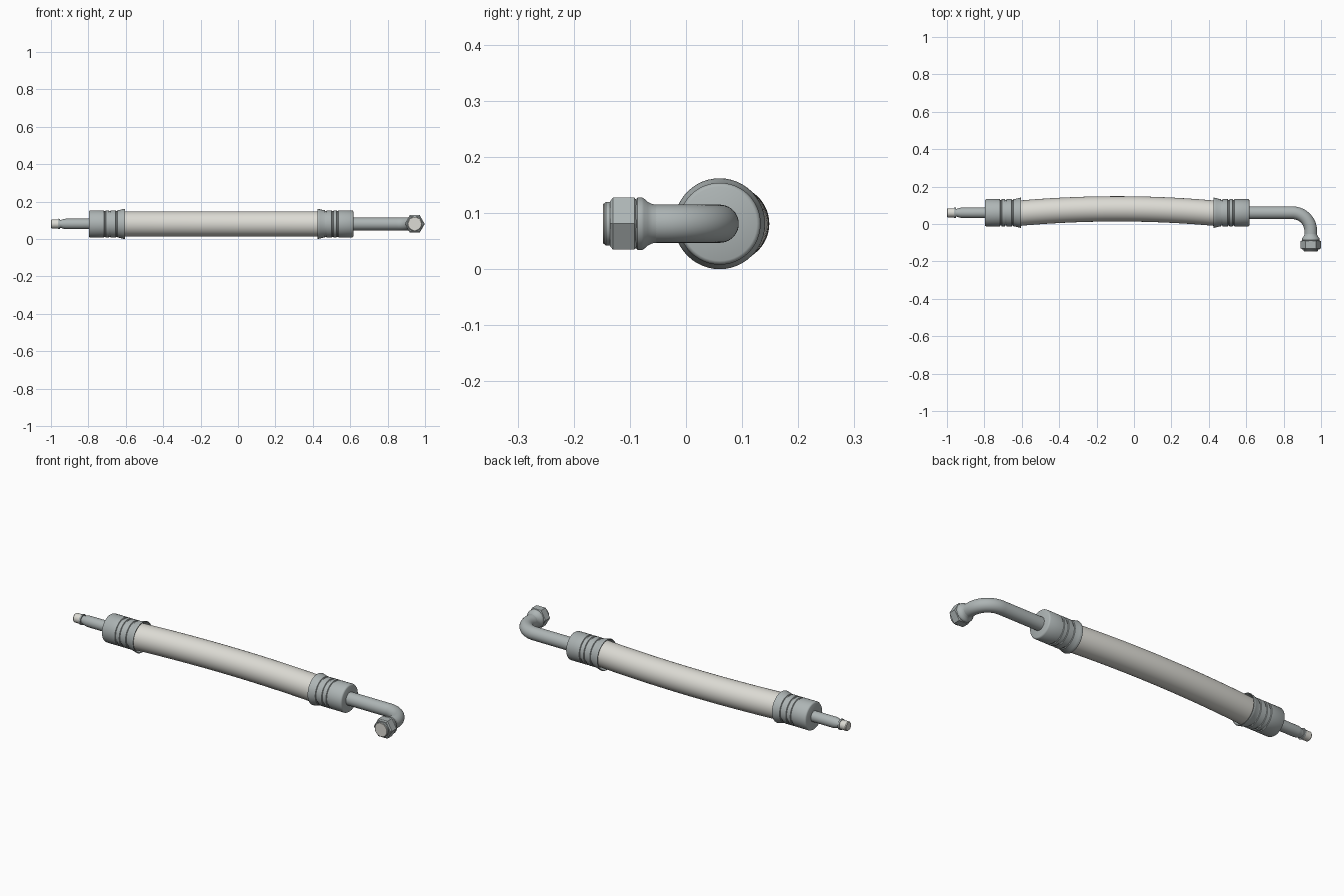
import bpy, bmesh, math
from mathutils import Matrix, Vector

if "Cube" in bpy.data.objects:
    bpy.data.objects.remove(bpy.data.objects["Cube"])

CY, CZ = 0.06, 0.081      # common axis of the straight parts
NX = 0.945                # axis of the elbow outlet


def material(name, color):
    m = bpy.data.materials.new(name)
    m.diffuse_color = color
    m.use_nodes = True
    m.node_tree.nodes["Principled BSDF"].inputs["Base Color"].default_value = m.diffuse_color
    return m


METAL = material("metal", (0.42, 0.46, 0.46, 1))
CREAM = material("cream", (0.72, 0.71, 0.66, 1))


def finish(name, bm, mat, angle=35):
    bmesh.ops.remove_doubles(bm, verts=bm.verts, dist=1e-5)
    bmesh.ops.recalc_face_normals(bm, faces=bm.faces)
    me = bpy.data.meshes.new(name)
    bm.to_mesh(me)
    bm.free()
    ob = bpy.data.objects.new(name, me)
    bpy.context.collection.objects.link(ob)
    me.materials.append(mat)
    bpy.ops.object.select_all(action='DESELECT')
    bpy.context.view_layer.objects.active = ob
    ob.select_set(True)
    bpy.ops.object.shade_smooth_by_angle(angle=math.radians(angle))
    return ob


def lathe(name, profile, origin, direction, mat, steps=48):
    """Revolve (distance, radius) points around direction."""
    bm = bmesh.new()
    vs = [bm.verts.new((r, 0, t)) for t, r in profile]
    es = [bm.edges.new(p) for p in zip(vs, vs[1:])]
    bmesh.ops.spin(bm, geom=vs + es, cent=(0, 0, 0), axis=(0, 0, 1),
                   angle=2 * math.pi, steps=steps)
    rot = Vector((0, 0, 1)).rotation_difference(Vector(direction)).to_matrix().to_4x4()
    bm.transform(Matrix.Translation(origin) @ rot)
    return finish(name, bm, mat)


def tube(name, path, radius, mat, sides=40):
    """Sweep a circle along a path lying in the xy plane."""
    bm = bmesh.new()
    rings = []
    for i, p in enumerate(path):
        tan = (path[min(i + 1, len(path) - 1)] - path[max(i - 1, 0)]).normalized()
        side = Vector((-tan.y, tan.x, 0))
        rings.append([bm.verts.new(p + radius * (math.cos(a) * side + math.sin(a) * Vector((0, 0, 1))))
                      for a in (2 * math.pi * k / sides for k in range(sides))])
    for a, b in zip(rings, rings[1:]):
        for k in range(sides):
            bm.faces.new((a[k], a[(k + 1) % sides], b[(k + 1) % sides], b[k]))
    bm.faces.new(rings[0])
    bm.faces.new(rings[-1])
    return finish(name, bm, mat)


# Gently bowed hose
x0, x1 = -0.64, 0.46
hose = []
for i in range(33):
    u = i / 32
    hose.append(Vector((x0 + (x1 - x0) * u, 0.055 + 0.026 * 4 * u * (1 - u), CZ)))
tube("hose", hose, 0.0675, CREAM, 48)

# Crimped ferrules with three grooves and a flared open lip
ferrule = [(0, 0), (0, 0.066), (0.002, 0.070), (0.007, 0.073)]
for g in (0.085, 0.111, 0.148):
    ferrule += [(g - 0.005, 0.073), (g - 0.003, 0.069), (g + 0.003, 0.069), (g + 0.005, 0.073)]
ferrule += [(0.162, 0.074), (0.178, 0.078), (0.190, 0.081), (0.193, 0.080),
            (0.193, 0.077), (0.178, 0.072), (0.165, 0.066), (0.165, 0)]
lathe("left_ferrule", ferrule, (-0.797, CY, CZ), (1, 0, 0), METAL)
lathe("right_ferrule", ferrule, (0.617, CY, CZ), (-1, 0, 0), METAL)

# Left stub pipe, tapering to a neck with a small collar
lathe("left_pipe", [(0, 0), (0, 0.028), (0.130, 0.028), (0.142, 0.026), (0.158, 0.021),
                    (0.163, 0.021), (0.163, 0.027), (0.168, 0.028), (0.172, 0.027),
                    (0.172, 0)], (-0.79, CY, CZ), (-1, 0, 0), METAL, 40)
lathe("left_plug", [(0, 0), (0, 0.024), (0.036, 0.024), (0.040, 0.021), (0.040, 0)],
      (-0.96, CY, CZ), (-1, 0, 0), CREAM, 40)

# Right pipe with a quarter-turn elbow towards the front
R = 0.098
elbow = [Vector((0.60, CY, CZ))]
for i in range(17):
    a = math.pi / 2 * (1 - i / 16)
    elbow.append(Vector((NX - R + R * math.cos(a), CY - R + R * math.sin(a), CZ)))
elbow.append(Vector((NX, -0.07, CZ)))
tube("elbow_pipe", elbow, 0.034, METAL)

# Flared seat behind the nut
lathe("nut_seat", [(0, 0.0335), (0.010, 0.035), (0.018, 0.039), (0.025, 0.045), (0.029, 0.047),
                   (0.036, 0.047), (0.039, 0.044), (0.046, 0.044), (0.046, 0)],
      (NX, -0.05, CZ), (0, -1, 0), METAL)

# Hexagonal nut with its corners on the x axis
bm = bmesh.new()
rings = []
for y, r in ((-0.088, 0.047), (-0.092, 0.0535), (-0.130, 0.0535), (-0.135, 0.047)):
    rings.append([bm.verts.new((NX + r * math.cos(k * math.pi / 3), y, CZ + r * math.sin(k * math.pi / 3)))
                  for k in range(6)])
for a, b in zip(rings, rings[1:]):
    for k in range(6):
        bm.faces.new((a[k], a[(k + 1) % 6], b[(k + 1) % 6], b[k]))
bm.faces.new(rings[0])
bm.faces.new(rings[-1])
finish("hex_nut", bm, METAL, 15)

# Front rim of the nut and its cream plug
lathe("nut_rim", [(0, 0), (0, 0.039), (0.009, 0.039), (0.011, 0.037), (0.011, 0)],
      (NX, -0.134, CZ), (0, -1, 0), METAL)
lathe("nut_plug", [(0, 0), (0, 0.036), (0.007, 0.036), (0.008, 0.035), (0.008, 0)],
      (NX, -0.140, CZ), (0, -1, 0), CREAM)
